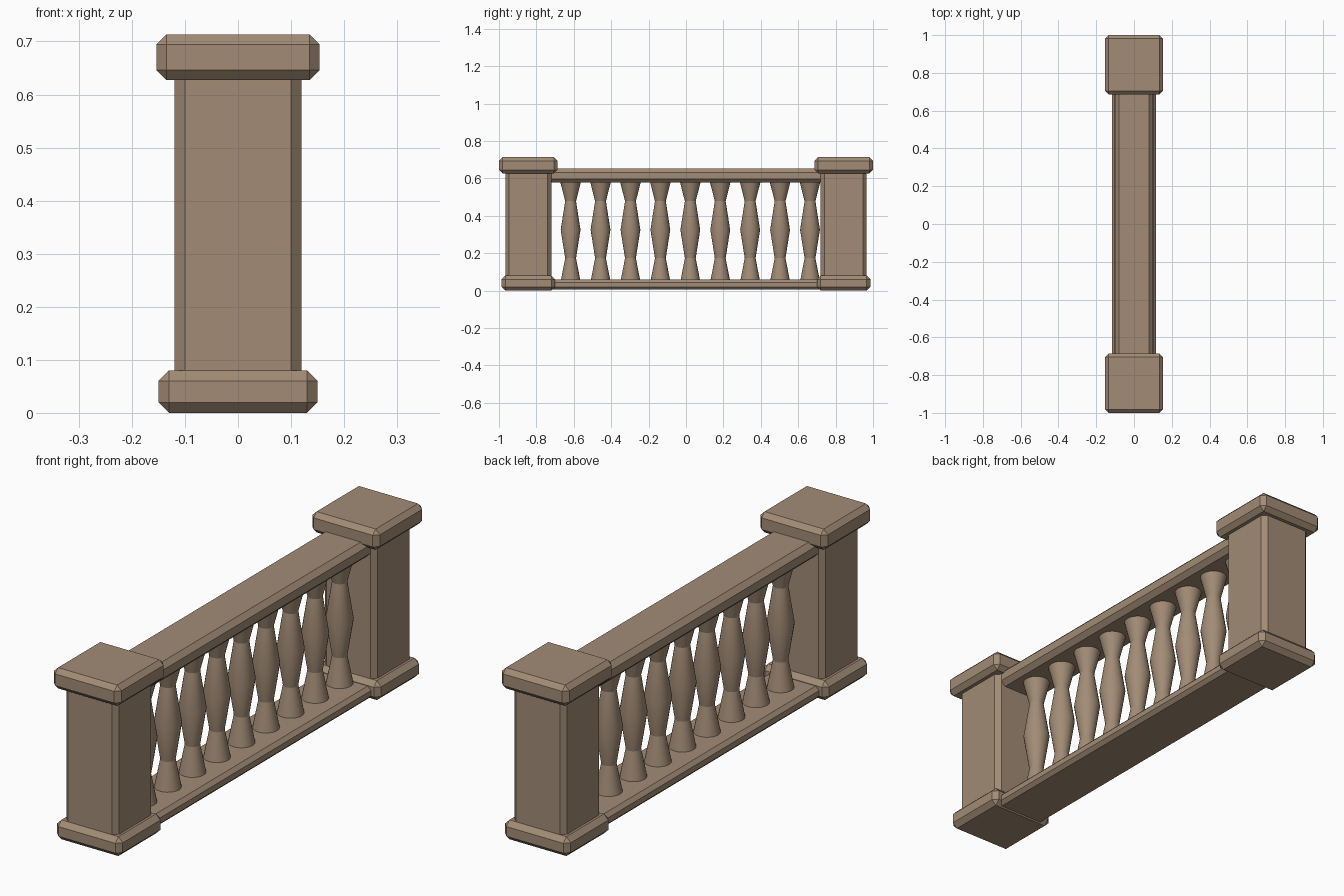
import bpy, bmesh, math

cube = bpy.data.objects.get("Cube")
if cube:
    bpy.data.objects.remove(cube, do_unlink=True)

# Weathered stone, used everywhere
stone = bpy.data.materials.new("warm_stone")
stone.use_nodes = True
colour = (0.36, 0.26, 0.18, 1)
stone.diffuse_color = colour
stone.node_tree.nodes["Principled BSDF"].inputs["Base Color"].default_value = colour


def finish(name, bm):
    bmesh.ops.recalc_face_normals(bm, faces=bm.faces)
    mesh = bpy.data.meshes.new(name)
    bm.to_mesh(mesh)
    bm.free()
    mesh.materials.append(stone)
    obj = bpy.data.objects.new(name, mesh)
    bpy.context.collection.objects.link(obj)
    return obj


def block(name, half_x, y, z, chamfer, along=None):
    """Chamfered box; 'along' limits the chamfer to edges on one axis."""
    bm = bmesh.new()
    bmesh.ops.create_cube(bm, size=1)
    for v in bm.verts:
        v.co.x *= 2 * half_x
        v.co.y = sum(y) / 2 + v.co.y * (y[1] - y[0])
        v.co.z = sum(z) / 2 + v.co.z * (z[1] - z[0])
    edges = [e for e in bm.edges if along is None
             or abs((e.verts[0].co - e.verts[1].co)[along]) > 1e-4]
    bmesh.ops.bevel(bm, geom=edges, offset=chamfer, segments=1,
                    affect='EDGES', profile=0.5)
    return finish(name, bm)


def baluster(name, y, profile, sides=24):
    """Turned spindle from (radius, height) pairs."""
    bm = bmesh.new()
    rings = [[bm.verts.new((r * math.cos(a), r * math.sin(a), z))
              for a in (math.tau * i / sides for i in range(sides))]
             for r, z in profile]
    for low, high in zip(rings, rings[1:]):
        for i in range(sides):
            j = (i + 1) % sides
            bm.faces.new((low[i], low[j], high[j], high[i]))
    bm.faces.new(rings[0])
    bm.faces.new(rings[-1])
    obj = finish(name, bm)
    obj.location.y = y
    bpy.ops.object.select_all(action='DESELECT')
    obj.select_set(True)
    bpy.context.view_layer.objects.active = obj
    bpy.ops.object.shade_smooth_by_angle(angle=math.radians(18))


# End posts with plinth and cap
for side, cy in (("front", -0.843), ("back", 0.843)):
    block(side + "_plinth", 0.15, (cy - 0.143, cy + 0.143), (0, 0.08), 0.02)
    block(side + "_post", 0.12, (cy - 0.123, cy + 0.123), (0.05, 0.65), 0.02, along=2)
    block(side + "_cap", 0.154, (cy - 0.157, cy + 0.157), (0.627, 0.713), 0.019)

# Long rails between the posts
block("bottom_rail", 0.117, (-0.8, 0.8), (0.005, 0.058), 0.015, along=1)
block("top_rail", 0.1, (-0.8, 0.8), (0.577, 0.652), 0.02, along=1)

# Row of nine turned balusters
profile = [(0.053, 0.05), (0.029, 0.173), (0.053, 0.325), (0.029, 0.478), (0.055, 0.58)]
for n in range(9):
    baluster(f"baluster_{n + 1}", -0.617 + 0.16 * n, profile)
